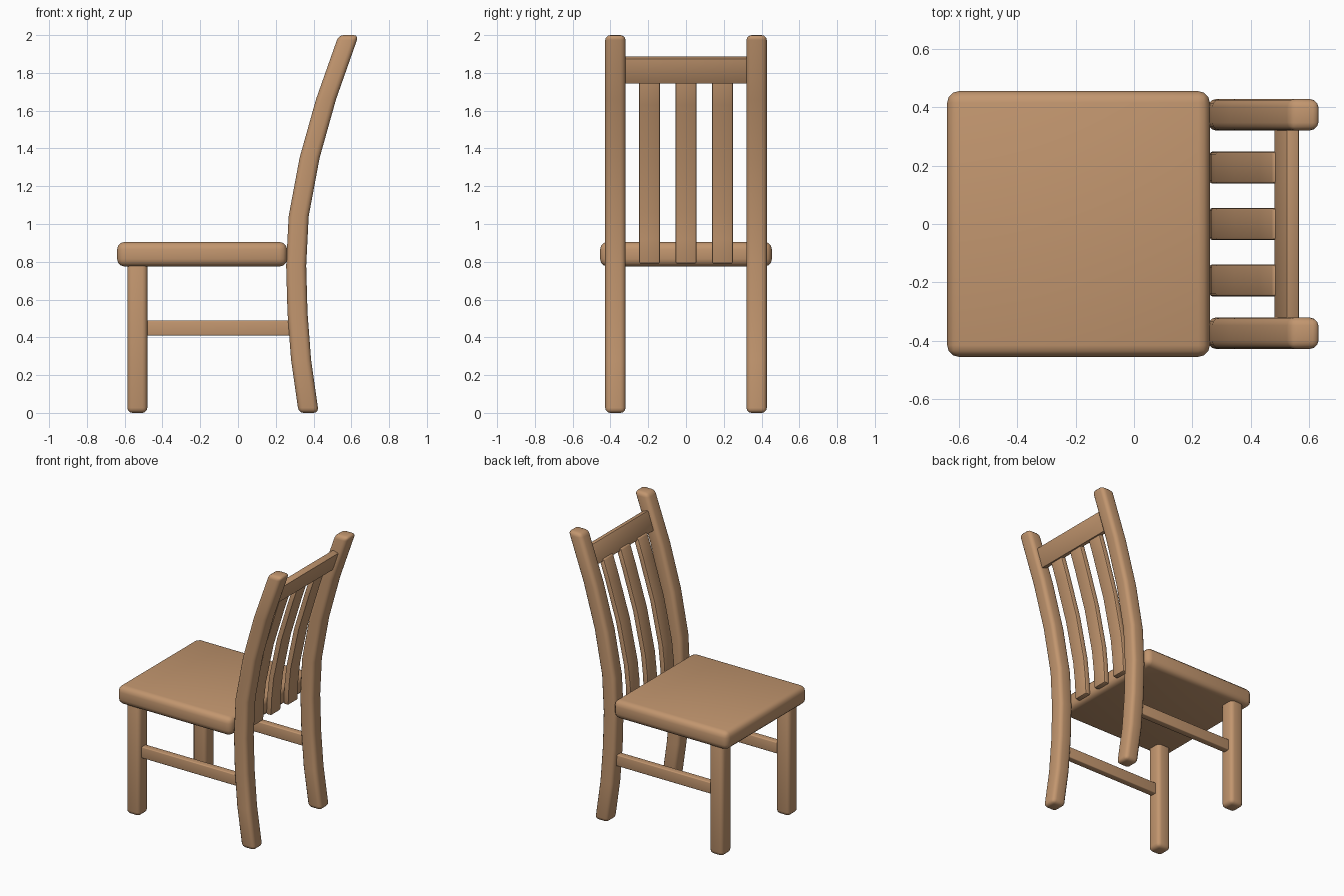
import bpy
import bmesh

if "Cube" in bpy.data.objects:
    bpy.data.objects.remove(bpy.data.objects["Cube"])

wood = bpy.data.materials.new("warm wood")
wood.diffuse_color = (0.54, 0.305, 0.158, 1.0)
wood.use_nodes = True
wood.node_tree.nodes["Principled BSDF"].inputs["Base Color"].default_value = wood.diffuse_color


def loft(name, rings, y0, y1, bevel, segments=3):
    """Stack rectangles (x0, x1, z0, z1 = heights of front and back edges), round the edges."""
    bm = bmesh.new()
    loops = []
    for xa, xb, za, zb in rings:
        loops.append([bm.verts.new(p) for p in
                      ((xa, y0, za), (xb, y0, zb), (xb, y1, zb), (xa, y1, za))])
    bm.faces.new(loops[0][::-1])
    bm.faces.new(loops[-1])
    for a, b in zip(loops, loops[1:]):
        for i in range(4):
            j = (i + 1) % 4
            bm.faces.new((a[i], a[j], b[j], b[i]))
    bmesh.ops.recalc_face_normals(bm, faces=bm.faces)
    corners = [e for e in bm.edges if e.calc_face_angle() > 0.7]
    bmesh.ops.bevel(bm, geom=corners, offset=bevel, offset_type='OFFSET',
                    segments=segments, profile=0.5, affect='EDGES')
    mesh = bpy.data.meshes.new(name)
    bm.to_mesh(mesh)
    bm.free()
    mesh.materials.append(wood)
    obj = bpy.data.objects.new(name, mesh)
    bpy.context.collection.objects.link(obj)
    bpy.ops.object.select_all(action='DESELECT')
    obj.select_set(True)
    bpy.context.view_layer.objects.active = obj
    bpy.ops.object.shade_smooth_by_angle(angle=0.7)
    return obj


def box(name, x0, x1, y0, y1, z0, z1, bevel):
    return loft(name, [(x0, x1, z0, z0), (x0, x1, z1, z1)], y0, y1, bevel)


# Seat
box("seat", -0.64, 0.26, -0.455, 0.455, 0.775, 0.905, 0.04)

# Centre line of the curved back posts: (x, z)
post_path = [(0.374, 0.0), (0.334, 0.28), (0.315, 0.53), (0.308, 0.78),
             (0.321, 1.04), (0.379, 1.35), (0.466, 1.66), (0.586, 2.0)]
post_rings = [(x - 0.053, x + 0.053, z, z) for x, z in post_path]

for side, label in ((-1, "right"), (1, "left")):
    y = side * 0.374
    # Legs, posts and side stretchers
    box("front_leg_" + label, -0.586, -0.48, y - 0.054, y + 0.054, 0.0, 0.80, 0.027)
    loft("back_post_" + label, post_rings, y - 0.054, y + 0.054, 0.027)
    box("side_stretcher_" + label, -0.51, 0.32, y - 0.024, y + 0.024, 0.41, 0.49, 0.006)

# Curved back slats
slat_path = [(0.279, 0.79), (0.285, 0.92), (0.300, 1.06), (0.362, 1.35),
             (0.448, 1.63), (0.495, 1.77)]
slat_rings = [(x - 0.02, x + 0.02, z, z) for x, z in slat_path]
for i, y in enumerate((-0.193, 0.0, 0.193)):
    loft("back_slat_%d" % (i + 1), slat_rings, y - 0.055, y + 0.055, 0.009, 2)

# Tilted top rail between the posts
loft("top_rail", [(0.479, 0.521, 1.755, 1.742), (0.523, 0.566, 1.887, 1.874)],
     -0.345, 0.345, 0.005, 2)
